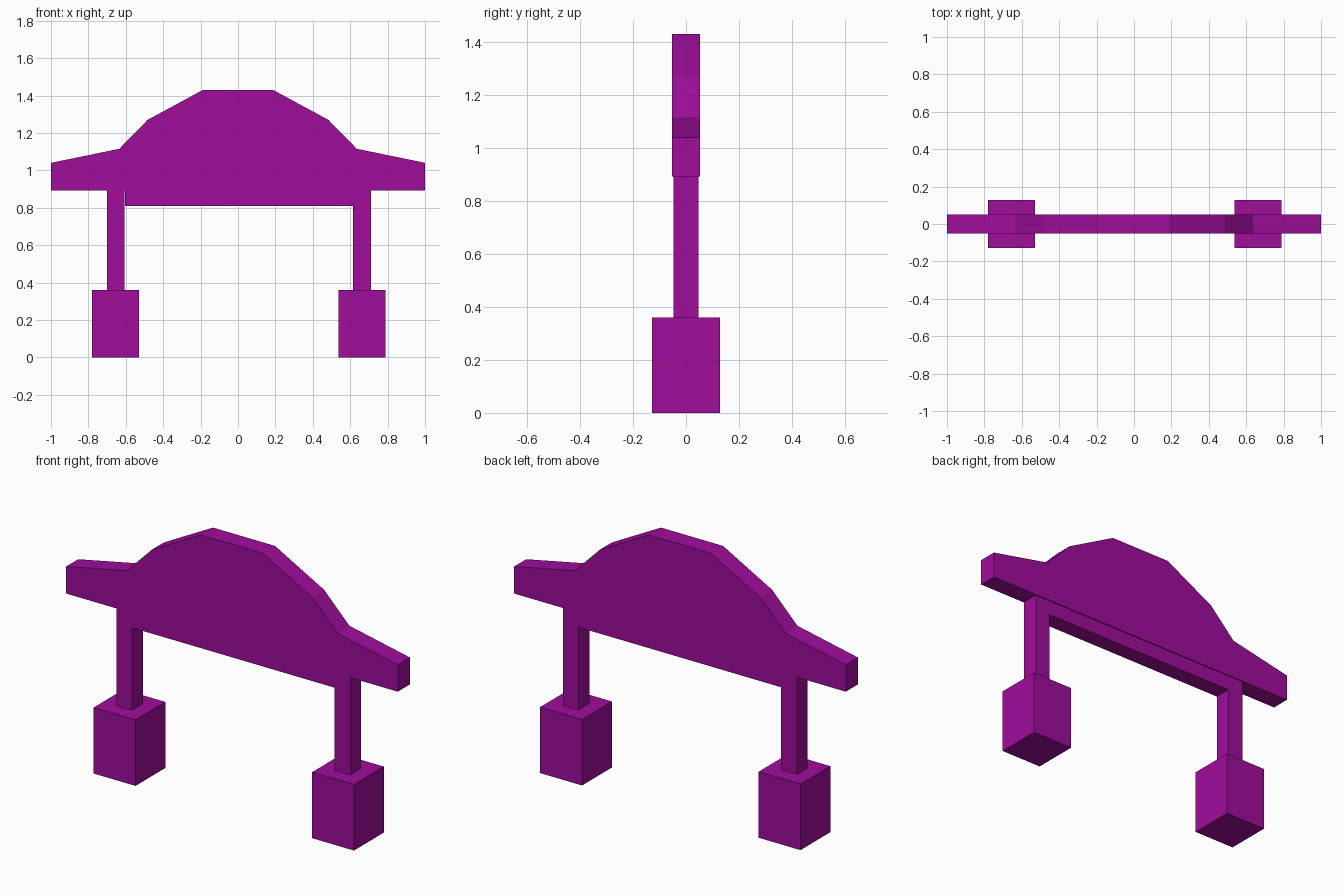
import bpy
import bmesh

cube = bpy.data.objects.get("Cube")
if cube:
    bpy.data.objects.remove(cube, do_unlink=True)

# Single painted finish
purple = bpy.data.materials.new("purple_paint")
purple.use_nodes = True
color = (0.35, 0.004, 0.33, 1.0)
purple.diffuse_color = color
purple.node_tree.nodes["Principled BSDF"].inputs["Base Color"].default_value = color


def extrude_profile(name, points, half_depth):
    """Solid with an x-z outline, centred on y = 0."""
    bm = bmesh.new()
    face = bm.faces.new([bm.verts.new((x, -half_depth, z)) for x, z in points])
    grown = bmesh.ops.extrude_face_region(bm, geom=[face])
    moved = [v for v in grown["geom"] if isinstance(v, bmesh.types.BMVert)]
    bmesh.ops.translate(bm, verts=moved, vec=(0, 2 * half_depth, 0))
    bmesh.ops.recalc_face_normals(bm, faces=bm.faces)
    mesh = bpy.data.meshes.new(name)
    bm.to_mesh(mesh)
    bm.free()
    mesh.materials.append(purple)
    obj = bpy.data.objects.new(name, mesh)
    bpy.context.collection.objects.link(obj)
    return obj


def block(name, x0, x1, z0, z1, half_depth):
    return extrude_profile(name, [(x0, z0), (x1, z0), (x1, z1), (x0, z1)], half_depth)


# Arched sign board: half outline mirrored across the middle
half = [(1.0, 0.893), (1.0, 1.04), (0.635, 1.115), (0.483, 1.27), (0.187, 1.43)]
extrude_profile("arched_board", half + [(-x, z) for x, z in reversed(half)], 0.052)

# Crossbeam under the board, between the posts
block("crossbeam", -0.605, 0.617, 0.81, 0.9, 0.047)

# Posts standing on heavy footings
for side, cx in (("right", -0.654), ("left", 0.663)):
    block(side + "_post", cx - 0.047, cx + 0.047, 0.35, 0.9, 0.047)
    block(side + "_footing", cx - 0.126, cx + 0.126, 0, 0.36, 0.128)
